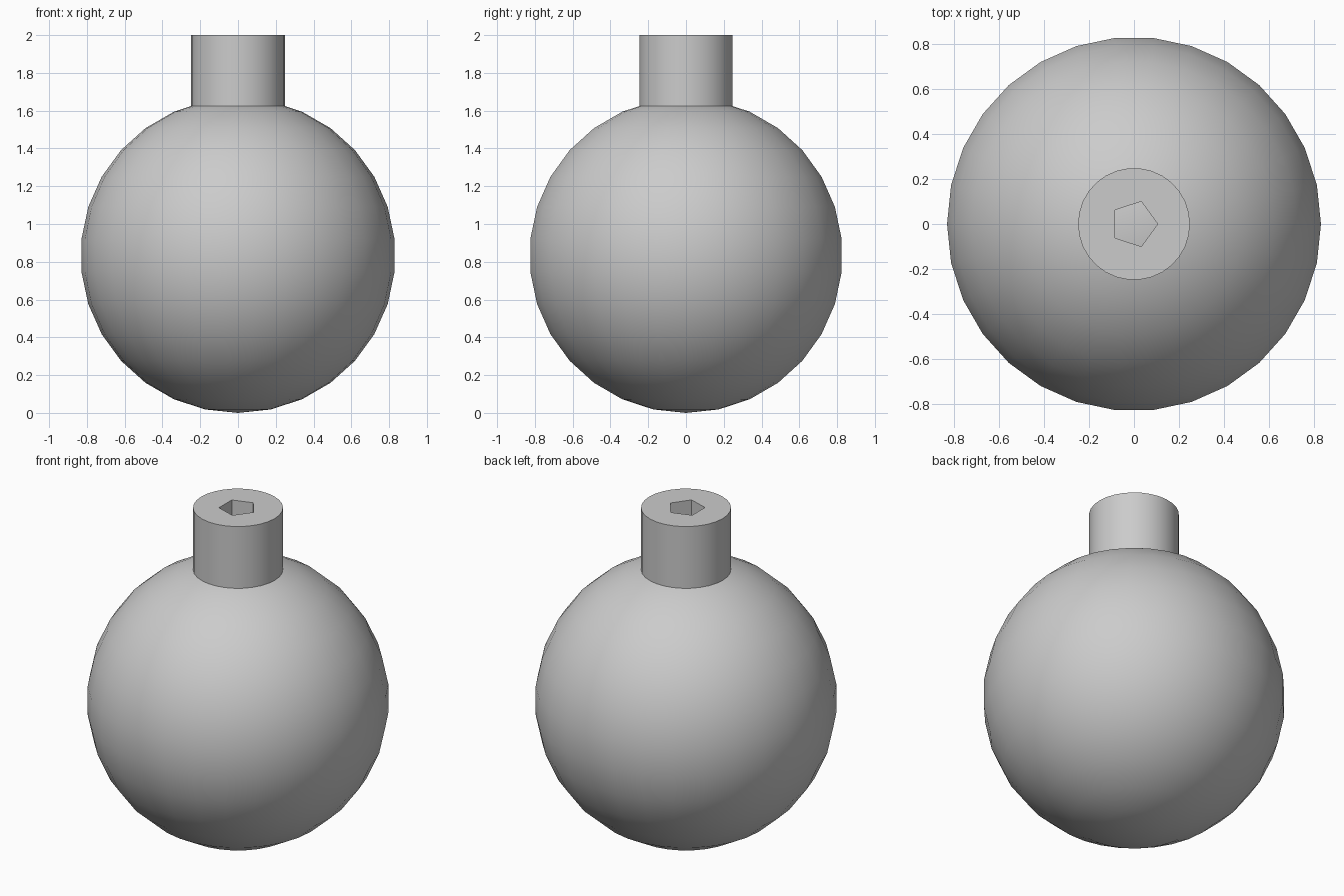
import bpy
import bmesh
from math import cos, sin, pi, radians

cube = bpy.data.objects.get("Cube")
if cube:
    bpy.data.objects.remove(cube, do_unlink=True)

RADIUS = 5 / 6      # ball radius; the ball rests on the ground
SIDES = 30

grey = bpy.data.materials.new("plain grey")
grey.use_nodes = True
colour = (0.6, 0.6, 0.6, 1)
grey.diffuse_color = colour
grey.node_tree.nodes["Principled BSDF"].inputs["Base Color"].default_value = colour


def ring(bm, radius, z, sides):
    """A ring of vertices whose first corner points along +x."""
    return [bm.verts.new((radius * cos(2 * pi * i / sides),
                          radius * sin(2 * pi * i / sides), z))
            for i in range(sides)]


def bridge(bm, low, high):
    n = len(low)
    for i in range(n):
        j = (i + 1) % n
        bm.faces.new((low[i], low[j], high[j], high[i]))


def loop_edges(bm, verts):
    return [bm.edges.get((v, verts[i - 1])) for i, v in enumerate(verts)]


def finish(bm, name):
    bmesh.ops.recalc_face_normals(bm, faces=bm.faces)
    mesh = bpy.data.meshes.new(name)
    bm.to_mesh(mesh)
    bm.free()
    mesh.materials.append(grey)
    obj = bpy.data.objects.new(name, mesh)
    bpy.context.collection.objects.link(obj)
    bpy.ops.object.select_all(action='DESELECT')
    obj.select_set(True)
    bpy.context.view_layer.objects.active = obj
    bpy.ops.object.shade_smooth_by_angle(angle=radians(30))
    return obj


# Ball: stacked rings closed by a point at each pole
bm = bmesh.new()
rings = [ring(bm, RADIUS * cos(radians(a)), RADIUS * (1 + sin(radians(a))), SIDES)
         for a in range(-78, 79, 12)]
for low, high in zip(rings, rings[1:]):
    bridge(bm, low, high)
for end, z in ((rings[0], 0), (rings[-1], 2 * RADIUS)):
    pole = bm.verts.new((0, 0, z))
    for i, v in enumerate(end):
        bm.faces.new((end[i - 1], v, pole))
finish(bm, "ball")

# Neck: round collar sunk into the ball, with a five-sided socket down its middle
bm = bmesh.new()
outer = [ring(bm, 0.248, z, SIDES) for z in (1.55, 2)]
inner = [ring(bm, 0.105, z, 5) for z in (1.55, 2)]
bridge(bm, *outer)
bridge(bm, *inner)
for rim, hole in zip(outer, inner):
    bmesh.ops.triangle_fill(bm, use_beauty=True,
                            edges=loop_edges(bm, rim) + loop_edges(bm, hole))
finish(bm, "neck")
